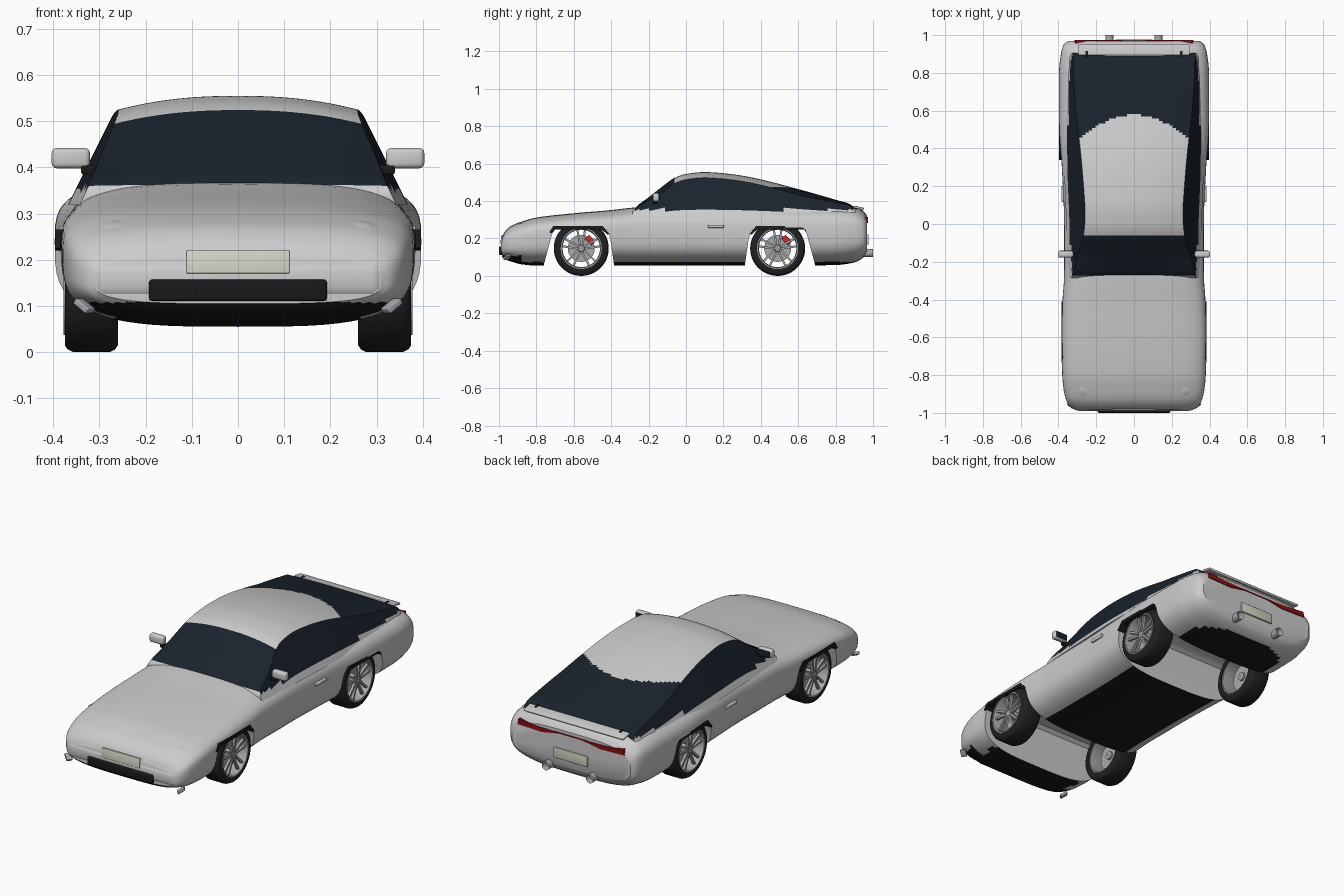
import bpy, bmesh, math
from mathutils import Matrix, Euler, Vector

if "Cube" in bpy.data.objects:
    bpy.data.objects.remove(bpy.data.objects["Cube"])

def material(name, r, g, b):
    m = bpy.data.materials.new(name)
    m.diffuse_color = (r, g, b, 1)
    m.use_nodes = True
    m.node_tree.nodes["Principled BSDF"].inputs["Base Color"].default_value = m.diffuse_color
    return m

PAINT = material("paint", .82, .82, .82)
BLACK = material("black_trim", .01, .01, .01)
GLASS = material("dark_glass", .01, .016, .025)
RUBBER = material("rubber", .015, .015, .015)
RED = material("red_lens", .25, .005, .008)
CALIPER = material("caliper_red", .7, .02, .02)
METAL = material("alloy", .4, .4, .42)
PLATE = material("plate", .65, .64, .55)

def finish(name, bm, mats, angle=35):
    bmesh.ops.recalc_face_normals(bm, faces=bm.faces)
    me = bpy.data.meshes.new(name)
    bm.to_mesh(me)
    bm.free()
    ob = bpy.data.objects.new(name, me)
    bpy.context.collection.objects.link(ob)
    for m in mats:
        me.materials.append(m)
    smooth(ob, angle)
    return ob

def activate(ob):
    bpy.ops.object.select_all(action='DESELECT')
    ob.select_set(True)
    bpy.context.view_layer.objects.active = ob

def smooth(ob, angle=35):
    activate(ob)
    bpy.ops.object.shade_smooth_by_angle(angle=math.radians(angle))

def curve(xs, vs):
    """Monotone smooth interpolation through the key values."""
    d = [(vs[i+1]-vs[i])/(xs[i+1]-xs[i]) for i in range(len(xs)-1)]
    t = [d[0]] + [2*a*b/(a+b) if a*b > 0 else 0 for a, b in zip(d, d[1:])] + [d[-1]]
    def f(x):
        x = min(max(x, xs[0]), xs[-1])
        i = max(k for k in range(len(d)) if x >= xs[k])
        h = xs[i+1]-xs[i]
        u = (x-xs[i])/h
        return ((2*u**3-3*u*u+1)*vs[i] + (u**3-2*u*u+u)*h*t[i]
                + (3*u*u-2*u**3)*vs[i+1] + (u**3-u*u)*h*t[i+1])
    return f

def loft(name, ys, half, mats, pick):
    """Skin mirrored half sections (bottom centre to top centre) along y."""
    bm = bmesh.new()
    rings = []
    for y in ys:
        h = half(y)
        pts = h + [(-x, z) for x, z in h[-2:0:-1]]
        rings.append([bm.verts.new((x, y, z)) for x, z in pts])
    n = len(rings[0])
    for a, b in zip(rings, rings[1:]):
        for i in range(n):
            bm.faces.new((a[i], a[(i+1) % n], b[(i+1) % n], b[i]))
    bm.faces.new(rings[0])
    bm.faces.new(rings[-1])
    for f in bm.faces:
        f.material_index = pick(f.calc_center_median())
    return finish(name, bm, mats)

def prism(name, pts, a, b, axis, mat):
    """Extrude a (y,z) outline along x, or an (x,z) outline along y."""
    bm = bmesh.new()
    put = (lambda p, t: (t, p[0], p[1])) if axis == 'X' else (lambda p, t: (p[0], t, p[1]))
    r = [[bm.verts.new(put(p, t)) for p in pts] for t in (a, b)]
    n = len(pts)
    for i in range(n):
        bm.faces.new((r[0][i], r[0][(i+1) % n], r[1][(i+1) % n], r[1][i]))
    bm.faces.new(r[0])
    bm.faces.new(r[1])
    return finish(name, bm, [mat] if mat else [])

def box(name, c, size, mat, bevel=0, rot=(0, 0, 0)):
    bm = bmesh.new()
    bmesh.ops.create_cube(bm, size=1, matrix=Matrix.Diagonal((*size, 1)))
    if bevel:
        bmesh.ops.bevel(bm, geom=bm.edges[:], offset=bevel, segments=3, profile=.5, affect='EDGES')
    bm.transform(Matrix.Translation(c) @ Euler(rot).to_matrix().to_4x4())
    return finish(name, bm, [mat])

def lathe(name, prof, s, cy, cz, mat, seg=48):
    """Revolve a closed (x, radius) outline about the x direction."""
    bm = bmesh.new()
    rings = []
    for k in range(seg):
        a = 2*math.pi*k/seg
        rings.append([bm.verts.new((s*x, cy+r*math.cos(a), cz+r*math.sin(a))) for x, r in prof])
    n = len(prof)
    for k in range(seg):
        a, b = rings[k], rings[(k+1) % seg]
        for i in range(n):
            bm.faces.new((a[i], a[(i+1) % n], b[(i+1) % n], b[i]))
    return finish(name, bm, [mat])

# Body shell: rounded sections from nose to tail
KY = [-.985, -.97, -.93, -.88, -.8, -.6, -.4, -.27, 0, .3, .55, .8, .9, .95, .968]
width = curve(KY, [.31, .335, .36, .372, .38, .383, .378, .37, .37, .382, .397, .397, .387, .372, .35])
top = curve(KY, [.205, .235, .27, .29, .312, .335, .352, .366, .375, .38, .38, .378, .37, .345, .322])
bot = curve(KY, [.105, .09, .075, .062, .055, .055, .055, .055, .055, .055, .055, .058, .072, .1, .13])
mid = curve(KY, [.155, .165, .185, .2, .215, .235, .24, .24, .24, .24, .24, .24, .24, .23, .22])

def body_section(y):
    w, c = width(y), mid(y)
    out = []
    for k in range(33):
        a = math.pi*(k/32-.5)
        e = 2/3.4
        s = math.sin(a)
        h = (top(y)-c) if s > 0 else (c-bot(y))
        x = 0 if k in (0, 32) else w*math.cos(a)**e
        out.append((x, c+math.copysign(abs(s)**e, s)*h))
    return out

body = loft("body", [-.985+1.953*(.5-.5*math.cos(math.pi*k/80)) for k in range(81)], body_section,
            [PAINT, BLACK], lambda c: int(c.z < .075 or (c.y < -.88 and c.z < .108)))

# Wheel arches cut through the body, with dark trim along the top
WHEELS = [(-.56, 1), (.49, -1)]
ARCH = [(-.205, -.02), (-.2, .06), (-.165, .19), (-.15, .245), (-.13, .26),
        (.11, .26), (.14, .243), (.155, .2), (.175, .06), (.18, -.02)]
TRIM = [(-.172, .232), (-.15, .266), (.115, .266), (.15, .225), (.14, .22), (.11, .248), (-.14, .248), (-.155, .228)]
for cy, d in WHEELS:
    cut = prism("arch_cutter", [(cy+d*y, z) for y, z in ARCH], -.6, .6, 'X', None)
    cut.hide_render = True
    activate(body)
    mod = body.modifiers.new("arch", 'BOOLEAN')
    mod.operation, mod.solver, mod.object = 'DIFFERENCE', 'EXACT', cut
    bpy.ops.object.modifier_apply(modifier=mod.name)
    bpy.data.objects.remove(cut)
    for s in (-1, 1):
        prism("arch_trim", [(cy+d*y, z) for y, z in TRIM], s*.33, s*(.385 if d > 0 else .396), 'X', BLACK)
smooth(body)

# Cabin: windscreen, roof and sloping rear window
CY = [-.285, -.27, -.2, -.13, -.06, 0, .1, .2, .3, .4, .6, .8, .88, .905]
roof = curve(CY, [.345, .366, .42, .475, .525, .545, .555, .549, .536, .516, .464, .407, .382, .35])
belt = curve([-.285, 0, .3, .6, .88, .905], [.323, .338, .348, .345, .33, .32])

def cabin_section(y):
    zt, wb = roof(y), belt(y)
    ze = max(zt-.03*min(max((zt-.36)/.1, .1), 1), .335)
    w = lambda z: wb-(z-.36)*.5
    pts = [(0, .32)]
    for k in range(7):
        z = .32+(ze-.32)*k/6
        pts.append((w(z), z))
    for k in range(1, 17):
        u = 1-k/16
        pts.append((w(ze)*u, ze+(zt-ze)*(1-u**2.3)))
    return pts

def cabin_material(c):
    on_roof = -.065 < c.y < .58-1.6*c.x**2 and c.z > roof(c.y)-.029
    return int(not (on_roof or c.z < .354))

loft("cabin", [-.285+1.19*k/96 for k in range(97)], cabin_section, [PAINT, GLASS], cabin_material)

# Wheels
for cy, d in WHEELS:
    for s in (-1, 1):
        cz = .147
        lathe("tyre", [(.26, .108), (.26, .132), (.266, .141), (.278, .147), (.357, .147),
                       (.369, .141), (.375, .132), (.375, .108)], s, cy, cz, RUBBER)
        lathe("rim", [(.264, .102), (.264, .11), (.378, .11), (.378, .104), (.365, .1)], s, cy, cz, METAL)
        lathe("hub", [(.3, .002), (.3, .022), (.362, .022), (.368, .016), (.368, .002)], s, cy, cz, METAL, 24)
        lathe("brake_disc", [(.31, .02), (.31, .072), (.318, .072), (.318, .02)], s, cy, cz, METAL)
        box("brake_caliper", (s*.322, cy+.048, cz+.045), (.03, .05, .03), CALIPER, .005, (-.8, 0, 0))
        for k in range(5):
            for side in (-1, 1):
                a = math.pi/2+2*math.pi*k/5
                b = a+side*.1
                off = Vector((0, -math.sin(a), math.cos(a)))*side*.008
                c = Vector((s*.361, cy+.062*math.cos(b), cz+.062*math.sin(b)))+off
                box("spoke", c, (.014, .09, .011), METAL, 0, (b+side*.06, 0, 0))

# Paired details
for s in (-1, 1):
    box("mirror", (s*.362, -.16, .42), (.083, .034, .044), PAINT, .011)
    box("mirror_glass", (s*.362, -.142, .42), (.066, .004, .03), GLASS)
    box("mirror_stem", (s*.322, -.165, .395), (.035, .022, .02), BLACK, .004)
    box("door_handle", (s*.376, .16, .265), (.018, .085, .016), PAINT, .004)
    box("corner_light", (s*.333, -.955, .1), (.04, .03, .014), METAL, .003, (0, s*-.6, s*.6))
    prism("tail_light", [(s*x, z) for x, z in [(.06, .303), (.2, .306), (.31, .316), (.316, .287), (.17, .283)]],
          .94, .973, 'Y', RED)
    box("spoiler_post", (s*.25, .9, .36), (.012, .03, .03), BLACK)
    lathe_pipe = bmesh.new()
    bmesh.ops.create_cone(lathe_pipe, cap_ends=True, segments=24, radius1=.022, radius2=.022, depth=.06,
                          matrix=Matrix.Translation((s*.13, .97, .122)) @ Matrix.Rotation(math.pi/2, 4, 'X'))
    end = [f for f in lathe_pipe.faces if f.calc_center_median().y > .99]
    bmesh.ops.inset_region(lathe_pipe, faces=end, thickness=.005, depth=0)
    bmesh.ops.translate(lathe_pipe, verts=end[0].verts[:], vec=(0, -.03, 0))
    finish("exhaust_pipe", lathe_pipe, [METAL])
    lamp = bmesh.new()
    bmesh.ops.create_uvsphere(lamp, u_segments=32, v_segments=16, radius=1,
                              matrix=Matrix.Translation((s*.275, -.885, .268)) @ Euler((.35, s*.2, 0)).to_matrix().to_4x4()
                              @ Matrix.Diagonal((.034, .035, .011, 1)))
    finish("headlight", lamp, [PAINT])

# Front and rear fittings
box("front_bumper", (0, -.955, .157), (.64, .07, .09), PAINT, .03)
box("front_grille", (0, -.98, .134), (.385, .04, .046), BLACK, .006)
box("front_plate", (0, -.984, .195), (.224, .012, .05), PLATE, .003, (-.12, 0, 0))
box("rear_plate", (0, .97, .195), (.2, .012, .055), PLATE, .003)
box("tail_light_strip", (0, .965, .303), (.2, .012, .006), RED)
box("spoiler", (0, .922, .364), (.59, .058, .012), PAINT, .004, (-.2, 0, 0))
